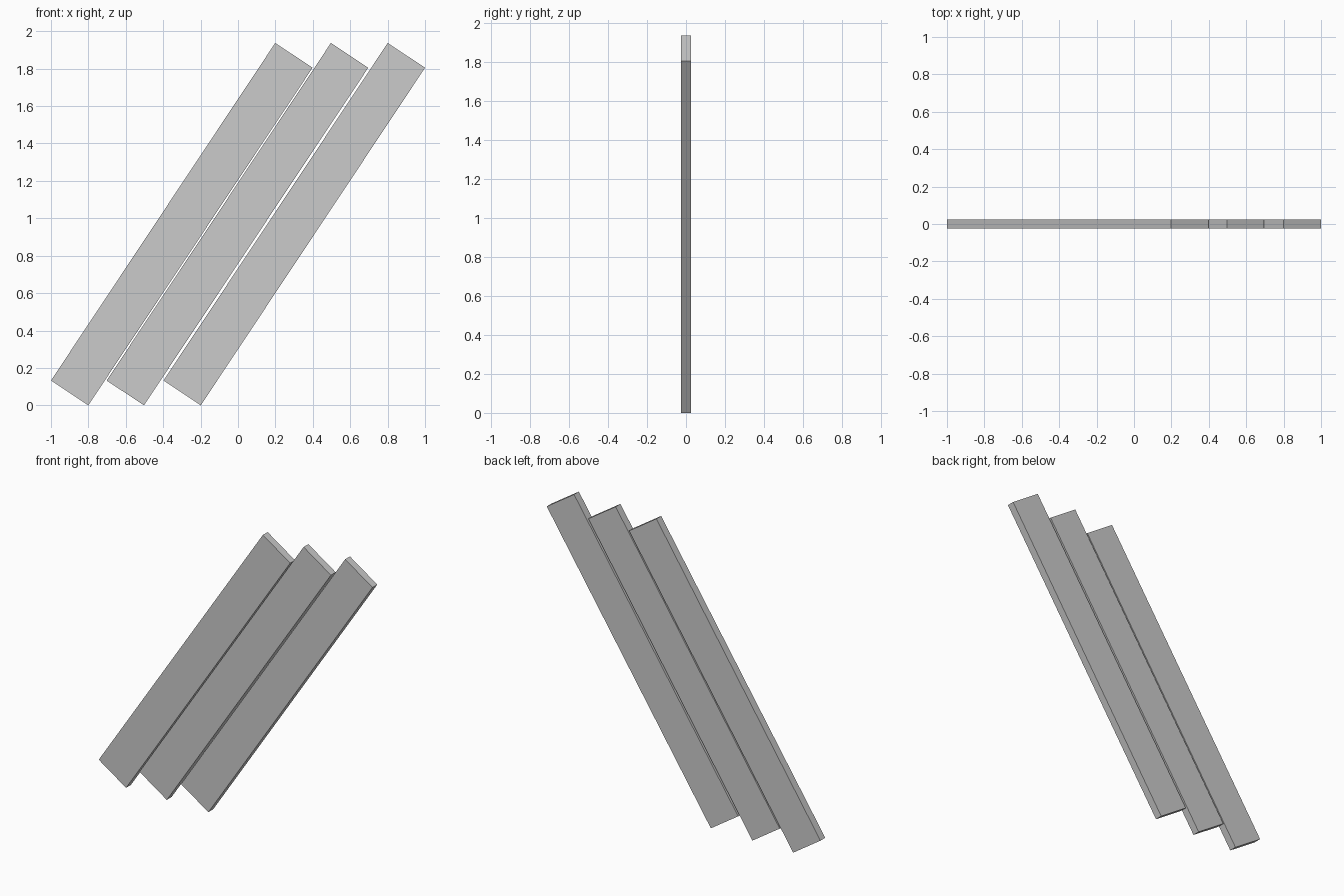
import bpy
from math import radians, sin, cos

if "Cube" in bpy.data.objects:
    bpy.data.objects.remove(bpy.data.objects["Cube"])

LENGTH, WIDTH, THICK = 2.167, 0.2395, 0.05
TILT = radians(33.6)
HALF_HEIGHT = (LENGTH * cos(TILT) + WIDTH * sin(TILT)) / 2


def plank(name, x):
    """Flat board leaning to the right, its lowest corner on the ground."""
    bpy.ops.mesh.primitive_cube_add(size=1, location=(x, 0, HALF_HEIGHT),
                                    rotation=(0, TILT, 0))
    board = bpy.context.object
    board.name = name
    board.scale = (WIDTH, THICK, LENGTH)
    return board


# Three parallel slanted planks with narrow gaps
for name, x in (("left_plank", -0.3007), ("middle_plank", -0.003), ("right_plank", 0.3007)):
    plank(name, x)
